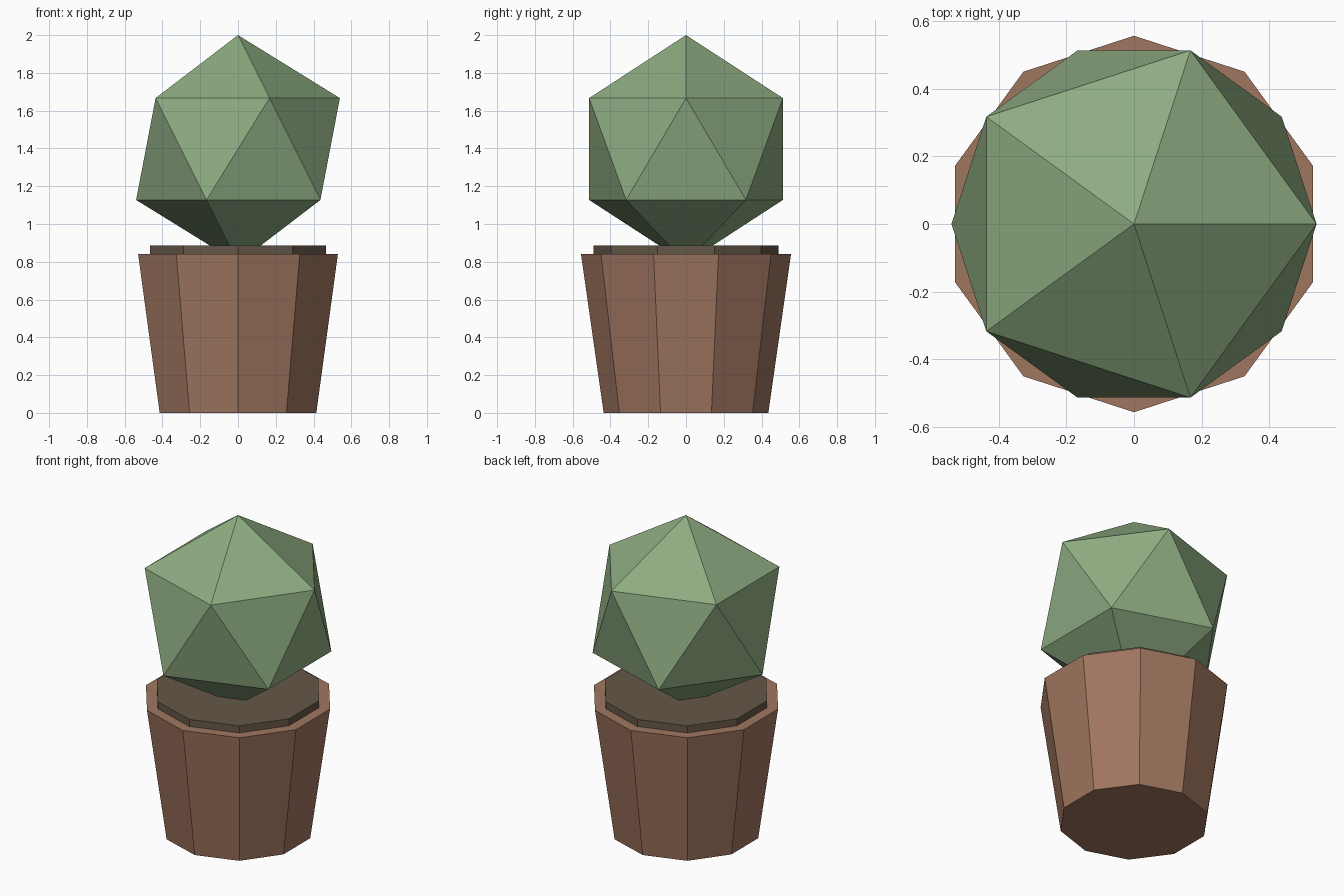
import bpy

if "Cube" in bpy.data.objects:
    bpy.data.objects.remove(bpy.data.objects["Cube"])

def finish(name, color):
    """Name the active object and give it a flat colour."""
    ob = bpy.context.object
    ob.name = name
    mat = bpy.data.materials.new(name + "_colour")
    mat.diffuse_color = (*color, 1)
    mat.use_nodes = True
    mat.node_tree.nodes["Principled BSDF"].inputs["Base Color"].default_value = mat.diffuse_color
    ob.data.materials.append(mat)
    return ob

def tapered(name, r_bottom, r_top, z0, z1, color):
    """Ten-sided capped frustum between two heights."""
    bpy.ops.mesh.primitive_cone_add(vertices=10, radius1=r_bottom, radius2=r_top,
                                    depth=z1 - z0, location=(0, 0, (z0 + z1) / 2))
    return finish(name, color)

# Pot and the soil disc sitting in its top
tapered("pot", 0.436, 0.556, 0.0, 0.84, (0.35, 0.18, 0.115))
tapered("soil", 0.49, 0.49, 0.795, 0.885, (0.13, 0.095, 0.065))

# Faceted plant, its lowest point sunk into the soil
bpy.ops.mesh.primitive_ico_sphere_add(subdivisions=1, radius=0.603, location=(0, 0, 1.397))
finish("plant", (0.27, 0.41, 0.22))
